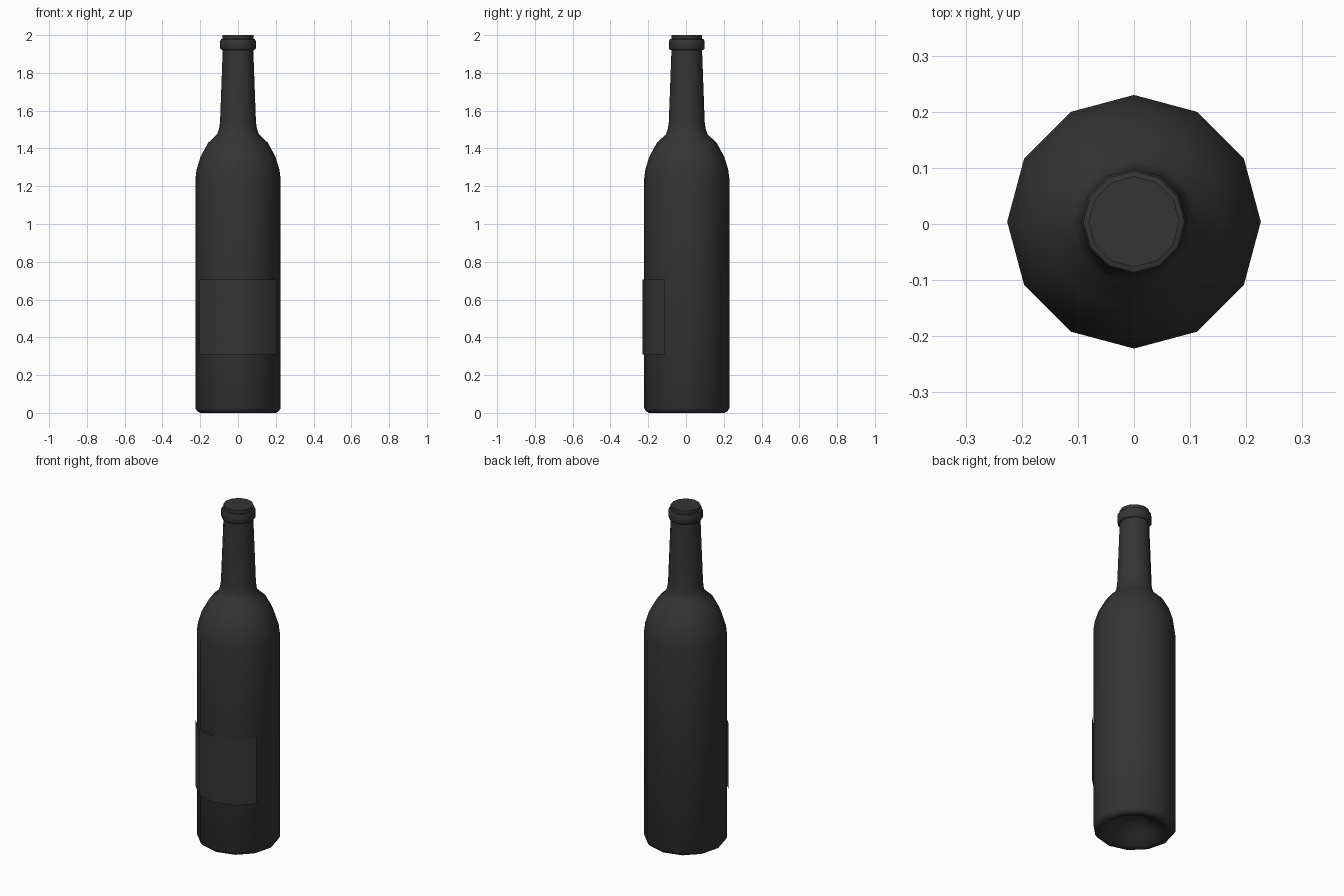
import bpy, bmesh, math

if "Cube" in bpy.data.objects:
    bpy.data.objects.remove(bpy.data.objects["Cube"])

SIDES = 12
CY = 0.004  # bottle axis sits slightly back so the label keeps the model centred

dark = bpy.data.materials.new("dark_glass")
dark.diffuse_color = (0.035, 0.035, 0.035, 1)
dark.use_nodes = True
dark.node_tree.nodes["Principled BSDF"].inputs["Base Color"].default_value = dark.diffuse_color


def lathe(name, profile, start, count, closed, angle):
    """Sweep (radius, z) points around the axis in 30 degree steps."""
    bm = bmesh.new()
    columns = []
    for i in range(count):
        a = math.radians(start + i * 360 / SIDES)
        columns.append([bm.verts.new((r * math.cos(a), CY + r * math.sin(a), z))
                        for r, z in profile])
    for i in range(count if closed else count - 1):
        p, q = columns[i], columns[(i + 1) % count]
        for j in range(len(profile) - 1):
            bm.faces.new((p[j], q[j], q[j + 1], p[j + 1]))
    bmesh.ops.remove_doubles(bm, verts=bm.verts, dist=1e-5)
    if closed:
        bmesh.ops.recalc_face_normals(bm, faces=bm.faces)
    mesh = bpy.data.meshes.new(name)
    bm.to_mesh(mesh)
    bm.free()
    mesh.materials.append(dark)
    obj = bpy.data.objects.new(name, mesh)
    bpy.context.collection.objects.link(obj)
    bpy.ops.object.select_all(action='DESELECT')
    obj.select_set(True)
    bpy.context.view_layer.objects.active = obj
    bpy.ops.object.shade_smooth_by_angle(angle=math.radians(angle))
    return obj


# Bottle: hollow base, straight body, rounded shoulder, neck, lip ring, flat top
lathe("bottle", [
    (0, 0.10), (0.07, 0.085), (0.13, 0.04), (0.175, 0.005), (0.20, 0),
    (0.215, 0.008), (0.226, 0.025), (0.226, 1.235), (0.219, 1.29), (0.198, 1.357),
    (0.158, 1.43), (0.110, 1.475), (0.100, 1.505), (0.095, 1.54), (0.081, 1.92),
    (0.090, 1.923), (0.094, 1.93), (0.094, 1.97), (0.090, 1.978),
    (0.081, 1.98), (0.081, 2.0), (0, 2.0)], 0, SIDES, True, 50)

# Label: thin sheet wrapped around the front four sides
lathe("label", [(0.234, 0.31), (0.234, 0.705)], 210, 5, False, 50)
